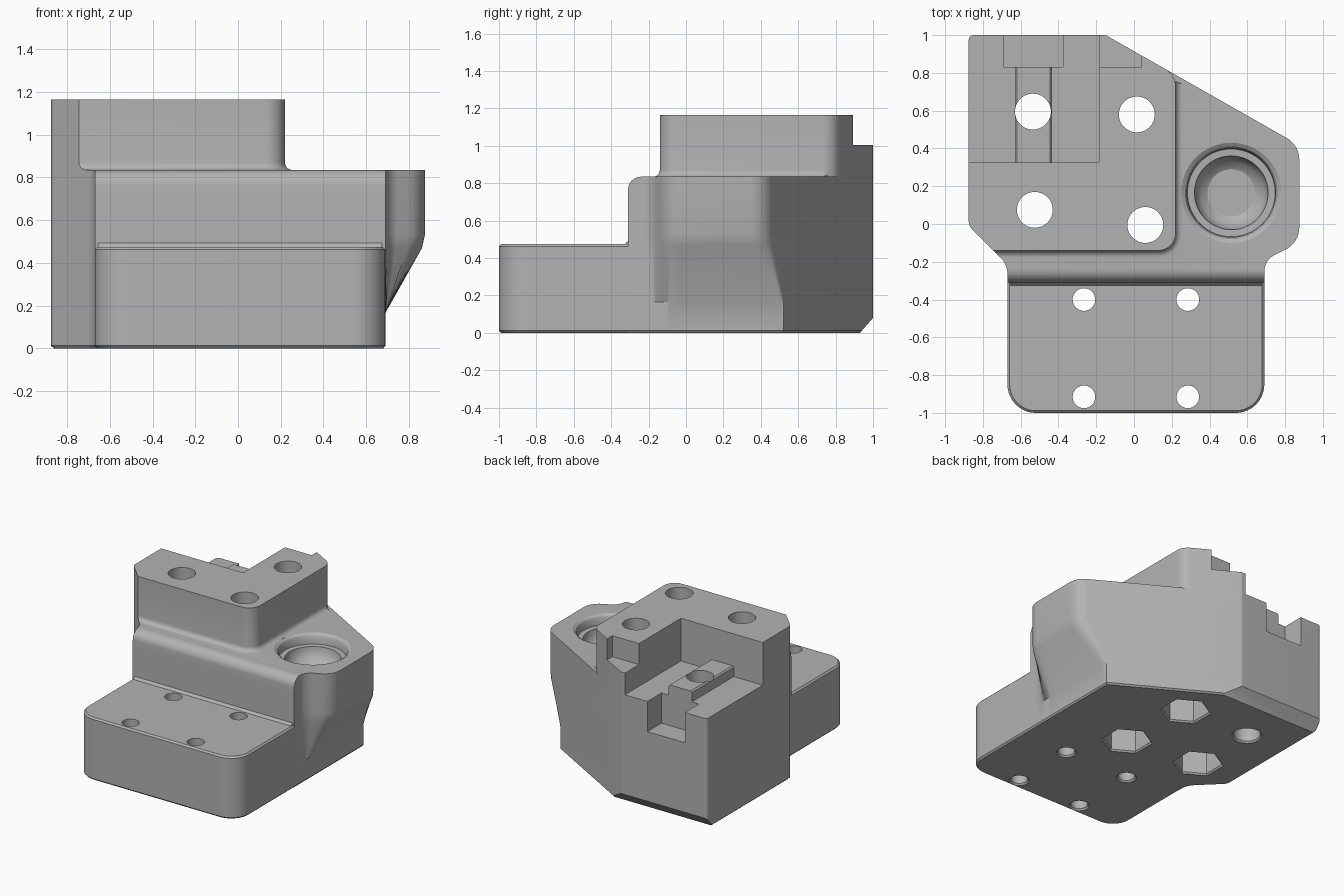
import bpy, bmesh, math
from mathutils import Vector

if "Cube" in bpy.data.objects:
    bpy.data.objects.remove(bpy.data.objects["Cube"])

grey = bpy.data.materials.new("light grey")
grey.diffuse_color = (0.45, 0.45, 0.45, 1)
grey.use_nodes = True
grey.node_tree.nodes["Principled BSDF"].inputs["Base Color"].default_value = grey.diffuse_color


def loft(name, rings):
    """Closed solid through rings of 3D points."""
    bm = bmesh.new()
    vs = [[bm.verts.new(p) for p in r] for r in rings]
    n = len(vs[0])
    for a, b in zip(vs, vs[1:]):
        for i in range(n):
            j = (i + 1) % n
            bm.faces.new((a[i], a[j], b[j], b[i]))
    bm.faces.new(vs[0][::-1])
    bm.faces.new(vs[-1])
    bmesh.ops.recalc_face_normals(bm, faces=bm.faces)
    me = bpy.data.meshes.new(name)
    bm.to_mesh(me)
    bm.free()
    ob = bpy.data.objects.new(name, me)
    bpy.context.collection.objects.link(ob)
    me.materials.append(grey)
    return ob


def at(pts, z, s=1.0):
    return [(x * s, y * s, z) for x, y in pts]


def rounded(corners, n=8):
    """Polygon with filleted corners (x, y, radius)."""
    out = []
    for i, (x, y, r) in enumerate(corners):
        p = Vector((x, y))
        if r == 0:
            out.append((x, y))
            continue
        a = (Vector(corners[i - 1][:2]) - p).normalized()
        b = (Vector(corners[(i + 1) % len(corners)][:2]) - p).normalized()
        half = a.angle(b) / 2
        c = p + (a + b).normalized() * (r / math.sin(half))
        t = r / math.tan(half)
        s, e = p + a * t - c, p + b * t - c
        for k in range(n + 1):
            d = s.lerp(e, k / n).normalized() * r
            out.append(tuple(c + d))
    return out


def box(name, x0, x1, y0, y1, z0, z1):
    sq = [(x0, y0), (x1, y0), (x1, y1), (x0, y1)]
    return loft(name, [at(sq, z0), at(sq, z1)])


def turned(name, cx, cy, profile, n=48, rot=0.0):
    """Round or polygonal plug from (radius, z) pairs."""
    return loft(name, [[(cx + r * math.cos(rot + 2 * math.pi * k / n),
                         cy + r * math.sin(rot + 2 * math.pi * k / n), z)
                        for k in range(n)] for r, z in profile])


def along_x(name, x0, x1, yz):
    return loft(name, [[(x, y, z) for y, z in yz] for x in (x0, x1)])


def combine(target, other, op):
    m = target.modifiers.new(op, 'BOOLEAN')
    m.operation, m.object, m.solver = op, other, 'EXACT'
    bpy.context.view_layer.objects.active = target
    bpy.ops.object.modifier_apply(modifier=m.name)
    bpy.data.objects.remove(other)


def diag(x):
    """Slanted rear-right wall line."""
    return 1 - (x + 0.15) * 0.54 / 0.95


# main body with an overhanging right boss
outline = rounded([(-.875, 1, .025), (-.875, -.01, .06), (-.67, -.215, .12),
                   (-.67, -.31, 0), (.69, -.31, 0), (.69, -.19, .1),
                   (.875, -.10, .13), (.875, diag(.875), .13), (-.15, 1, .03)])


def body_ring(t):
    pts = []
    for x, y in outline:
        if x > .69:
            d = (x - .69) * (1 - t)
            x, y = x - d, y + (d * .568 if y > .3 else 0)
        pts.append((x, y))
    return pts


body = loft("mounting_block", [at(body_ring(0), 0, .986), at(body_ring(0), .012),
                               at(body_ring(0), .165), at(body_ring(.93), .47),
                               at(body_ring(1), .53), at(body_ring(1), .835)])

# rounded front shoulder
arc = [(-.24 - .07 * math.cos(a), .765 + .07 * math.sin(a))
       for a in [math.pi / 2 * k / 8 for k in range(9)]]
combine(body, along_x("shoulder_cutter", -1, 1,
                      [(-.5, .7), (-.31, .7)] + arc + [(-.24, .95), (-.5, .95)]), 'DIFFERENCE')


# low front block
def front_ring(o):
    r = .15 - o
    return rounded([(-.67 + o, -.2, 0), (-.67 + o, -1 + o, r),
                    (.69 - o, -1 + o, r), (.69 - o, -.2, 0)], 10)


combine(body, loft("front_block", [at(front_ring(.012), 0), at(front_ring(0), .012),
                                   at(front_ring(0), .463), at(front_ring(.012), .475)]), 'UNION')

# small bead in the corner behind the front block
combine(body, along_x("corner_bead", -.655, .675,
                      [(-.29, .46), (-.326, .46), (-.326, .475), (-.31, .493), (-.29, .493)]), 'UNION')

# upper block with a flared foot
top = rounded([(-.875, 1, .025), (-.875, -.01, .06), (-.745, -.14, 0),
               (.22, -.14, .09), (.22, diag(.22), .1), (-.15, 1, .03)])


def top_ring(o):
    pts = []
    for x, y in top:
        if y < -.135 and x < -.7:
            x += o
        if x > 0 and y < .75:
            wx = max(0, (x - .13) / .09)
            wy = max(0, (-.05 - y) / .09)
            x, y = x + o * wx, y - o * wy
        elif y < -.135:
            y -= o
        pts.append((x, y))
    return pts


flare = [(.035 * (1 - math.sin(a)), .87 - .035 * math.cos(a))
         for a in [math.pi / 2 * k / 5 for k in range(6)]]
combine(body, loft("upper_block", [at(top_ring(.035), .80)] +
                   [at(top_ring(o), z) for o, z in flare] + [at(top_ring(0), 1.165)]), 'UNION')

# rear corner pocket, side step and bottom rear chamfer
combine(body, box("pocket_cutter", -1, -.185, .325, 1.1, .84, 1.3), 'DIFFERENCE')
combine(body, box("step_cutter", -.3, .04, .83, 1.1, 1.005, 1.3), 'DIFFERENCE')
combine(body, along_x("chamfer_cutter", -1, 1,
                      [(.9125, -.02), (1.0175, .1), (1.1, .1), (1.1, -.02)]), 'DIFFERENCE')

# guide rail in the pocket, with a notch behind it
combine(body, loft("guide_rail", [
    [(-.5325 + sx * w, y, z) for sx, y in ((-1, .31), (1, .31), (1, .83), (-1, .83))]
    for w, z in ((.0975, .8), (.0975, .91), (.0875, .92))]), 'UNION')
combine(body, box("notch_cutter", -.69, -.375, .83, 1.1, .61, 1.0), 'DIFFERENCE')

# stepped bearing seat in the boss
combine(body, turned("seat_cutter", .515, .165,
                     [(.125, .65), (.165, .675), (.19, .72), (.195, .76), (.232, .762),
                      (.235, .80), (.245, .822), (.265, .8351), (.265, .9)], 64), 'DIFFERENCE')

# large holes: three with hexagonal nut pockets, one plain
for x, y, nut in ((-.525, .075, True), (.06, -.005, True), (.015, .58, True), (-.535, .595, False)):
    combine(body, turned("bolt_cutter", x, y,
                         [(.115, -.01), (.095, .012), (.095, 1.3)]), 'DIFFERENCE')
    if nut:
        combine(body, turned("nut_cutter", x, y, [(.19, -.01), (.17, .012), (.17, .4)],
                             6, math.pi / 6), 'DIFFERENCE')

# small screw holes in the front block
for x in (-.265, .285):
    for y in (-.4, -.915):
        combine(body, turned("screw_cutter", x, y,
                             [(.08, -.01), (.06, .012), (.06, .6)], 32), 'DIFFERENCE')

bpy.ops.object.select_all(action='DESELECT')
body.select_set(True)
bpy.context.view_layer.objects.active = body
bpy.ops.object.shade_smooth_by_angle(angle=math.radians(30))
